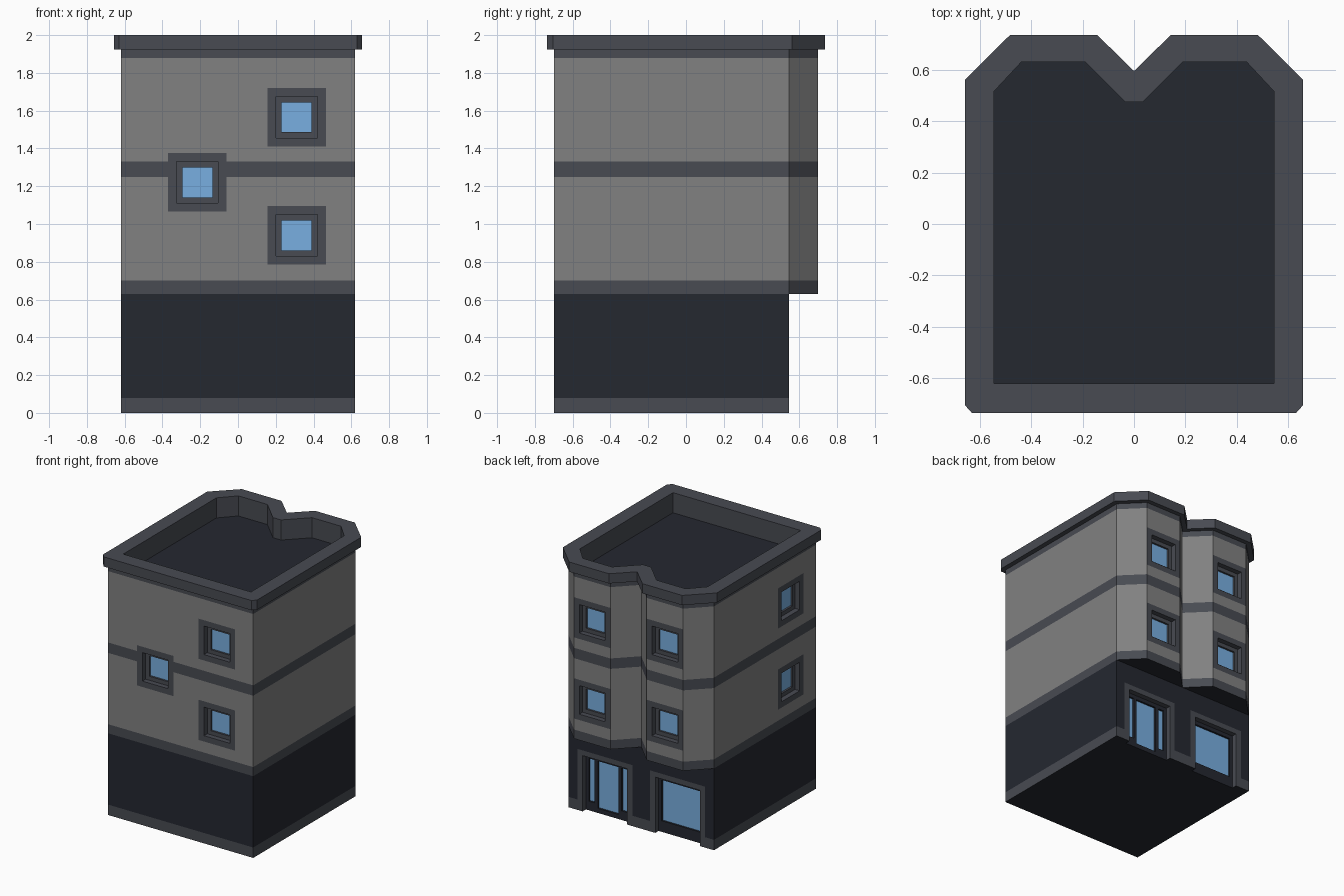
import bpy, bmesh
from mathutils import Vector

if "Cube" in bpy.data.objects:
    bpy.data.objects.remove(bpy.data.objects["Cube"])

COLOURS = {
    "wall_grey": (0.22, 0.22, 0.22),
    "trim": (0.065, 0.07, 0.085),
    "shop_dark": (0.018, 0.021, 0.03),
    "glass": (0.19, 0.43, 0.75),
}
MATS = []
for name, c in COLOURS.items():
    m = bpy.data.materials.new(name)
    m.diffuse_color = (*c, 1)
    m.use_nodes = True
    m.node_tree.nodes["Principled BSDF"].inputs["Base Color"].default_value = m.diffuse_color
    MATS.append(m)
WALL, TRIM, DARK, GLASS = range(4)


def make_object(bm, name):
    me = bpy.data.meshes.new(name)
    bm.to_mesh(me)
    bm.free()
    for m in MATS:
        me.materials.append(m)
    ob = bpy.data.objects.new(name, me)
    bpy.context.collection.objects.link(ob)
    return ob


# Floor plans: right half from front to back, mirrored
BODY = [(.62, -.70), (.62, -.70), (.62, .545), (.465, .70), (.155, .70), (0, .545)]
SHOP = [(x, min(y, .545)) for x, y in BODY]
CORNICE = [(.63, -.735), (.657, -.705), (.657, .562), (.482, .735), (.143, .735), (0, .595)]
INNER = [(.545, -.62), (.545, -.62), (.545, .515), (.438, .63), (.19, .63), (.035, .475)]

# Stacked rings: plan, height, material of the faces leading up to the next ring
LAYERS = [
    (SHOP, 0, TRIM), (SHOP, .08, DARK), (SHOP, .63, DARK),
    (BODY, .63, TRIM), (BODY, .70, WALL), (BODY, 1.25, TRIM),
    (BODY, 1.33, WALL), (BODY, 1.88, TRIM), (BODY, 1.925, TRIM),
    (CORNICE, 1.925, TRIM), (CORNICE, 2.0, TRIM),
    (INNER, 2.0, TRIM), (INNER, 1.845, DARK),
]

# Building shell
shell = bmesh.new()
rings = []
for plan, z, _ in LAYERS:
    pts = plan + [(-x, y) for x, y in reversed(plan)]
    rings.append([shell.verts.new((x, y, z)) for x, y in pts])
for lo, hi, layer in zip(rings, rings[1:], LAYERS):
    n = len(lo)
    for k in range(n):
        j = (k + 1) % n
        shell.faces.new((lo[k], lo[j], hi[j], hi[k])).material_index = layer[2]
shell.faces.new(rings[0][::-1]).material_index = DARK
shell.faces.new(rings[-1]).material_index = DARK
bmesh.ops.remove_doubles(shell, verts=shell.verts[:], dist=1e-4)


def wall_faces(o, u, v, rect=None, axes=2):
    """Shell faces on the plane (o, u, v), optionally with centres inside rect."""
    n = u.cross(v)
    found = []
    for f in shell.faces:
        f.normal_update()
        c = f.calc_center_median() - o
        if f.normal.dot(n) < .99 or abs(c.dot(n)) > .001:
            continue
        if rect:
            a, b = c.dot(u), c.dot(v)
            if not rect[0] < a < rect[1] or (axes == 2 and not rect[2] < b < rect[3]):
                continue
        found.append(f)
    return found


def slice_rect(o, u, v, rect):
    """Split the wall along the rectangle's edges and return the faces inside."""
    for i, axis in enumerate((u, u, v, v)):
        fs = wall_faces(o, u, v, rect if i > 1 else None, 1)
        geom = set(fs) | {e for f in fs for e in f.edges} | {w for f in fs for w in f.verts}
        bmesh.ops.bisect_plane(shell, geom=list(geom), dist=1e-4,
                               plane_co=o + axis * rect[i], plane_no=axis)
    return wall_faces(o, u, v, rect)


UP = Vector((0, 0, 1))
DEPTH, STEP = .04, .015


def opening(name, o, u, outer, hole, panes, sash=TRIM, sill=True):
    """Flush surround on the wall, a recess, and sashes holding glass panes."""
    o, u = Vector(o), Vector(u)
    n = u.cross(UP)
    for f in slice_rect(o, u, UP, outer):
        f.material_index = TRIM
    bmesh.ops.delete(shell, geom=slice_rect(o, u, UP, hole), context='FACES')
    bm = bmesh.new()

    def corners(r, d):
        return [o + u * a + UP * b - n * d
                for a, b in ((r[0], r[2]), (r[1], r[2]), (r[1], r[3]), (r[0], r[3]))]

    def quad(pts, mat):
        bm.faces.new([bm.verts.new(p) for p in pts]).material_index = mat

    def band(r1, d1, r2, d2, mat, first=0):
        a, b = corners(r1, d1), corners(r2, d2)
        for k in range(first, 4):
            j = (k + 1) % 4
            quad((a[k], a[j], b[j], b[k]), mat)

    band(hole, 0, hole, DEPTH, TRIM, 0 if sill else 1)
    # one sash cell per pane
    cuts = [hole[0]] + [(p[1] + q[0]) / 2 for p, q in zip(panes, panes[1:])] + [hole[1]]
    for a, b, pane in zip(cuts, cuts[1:], panes):
        band((a, b, hole[2], hole[3]), DEPTH, pane, DEPTH, sash)
        band(pane, DEPTH, pane, DEPTH + STEP, sash)
        quad(corners(pane, DEPTH + STEP), GLASS)
    bmesh.ops.remove_doubles(bm, verts=bm.verts[:], dist=1e-4)
    make_object(bm, name)


def square(h):
    return (-h, h, -h, h)


# Upper windows: front, left side and the two bays
HIGH, LOW = 1.565, .94
FRONT, LEFT, BACK = (1, 0, 0), (0, -1, 0), (-1, 0, 0)
spots = [("front_window", (-.215, -.70, 1.22), FRONT)]
for z in (HIGH, LOW):
    spots += [("front_window", (.31, -.70, z), FRONT),
              ("side_window", (-.62, -.39, z), LEFT),
              ("bay_window", (.31, .70, z), BACK),
              ("bay_window", (-.31, .70, z), BACK)]
for name, o, u in spots:
    opening(name, o, u, square(.155), square(.11), [square(.079)])

# Street-level entrance and display window
SURROUND, HOLE = (-.235, .235, 0, .47), (-.19, .19, 0, .43)
opening("entrance", (.31, .545, 0), BACK, SURROUND, HOLE,
        [(-.165, -.115, .07, .40), (-.088, .088, .035, .40), (.115, .165, .07, .40)],
        DARK, False)
opening("display_window", (-.31, .545, 0), BACK, SURROUND, HOLE,
        [(-.165, .165, .085, .40)], DARK, False)

# Notch the base beneath both street openings
for x in (-.31, .31):
    base = slice_rect(Vector((x, .545, 0)), Vector((-1, 0, 0)), Vector((0, 1, 0)),
                      (-.19, .19, -DEPTH, .001))
    bmesh.ops.delete(shell, geom=base, context='FACES')

make_object(shell, "building_shell")
